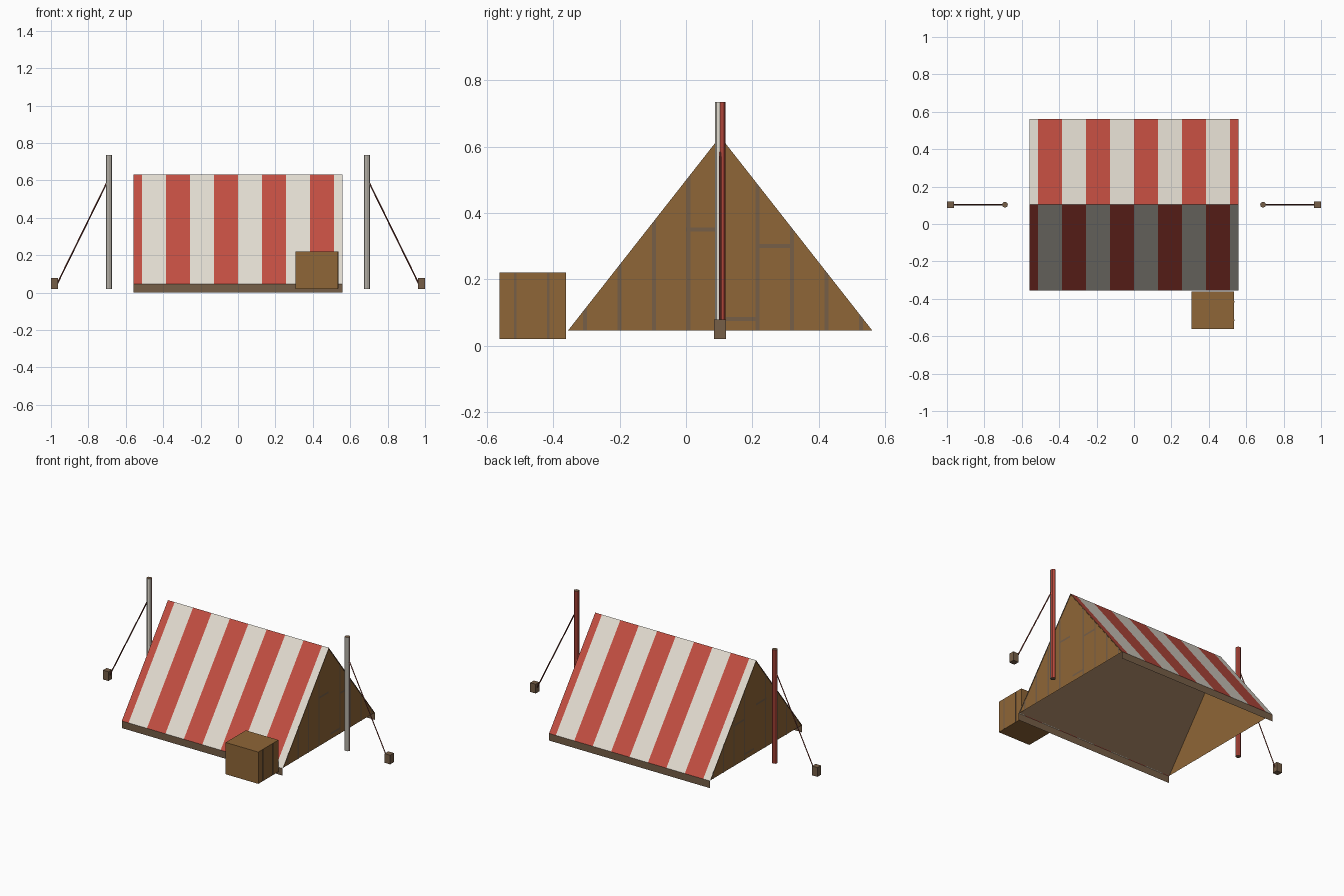
import bpy
import bmesh
from mathutils import Vector

cube = bpy.data.objects.get("Cube")
if cube:
    bpy.data.objects.remove(cube, do_unlink=True)


def material(name, *rgb):
    """Flat material from 0-255 display values."""
    lin = [((c / 255 + 0.055) / 1.055) ** 2.4 for c in rgb]
    mat = bpy.data.materials.new(name)
    mat.use_nodes = True
    mat.diffuse_color = (*lin, 1)
    bsdf = mat.node_tree.nodes["Principled BSDF"]
    bsdf.inputs["Base Color"].default_value = (*lin, 1)
    bsdf.inputs["Roughness"].default_value = 0.9
    return mat


CREAM = material("cream_cloth", 226, 220, 208)
RED = material("red_cloth", 194, 78, 65)
WOOD = material("golden_wood", 143, 102, 55)
BROWN = material("grey_brown", 118, 94, 71)
ROPE = material("rope_red_brown", 125, 62, 52)


def build(name, faces, mats, rule=None):
    """Object from polygons; rule(index) picks each material."""
    bm = bmesh.new()
    for i, pts in enumerate(faces):
        f = bm.faces.new([bm.verts.new(p) for p in pts])
        f.material_index = rule(i) if rule else 0
    bmesh.ops.remove_doubles(bm, verts=bm.verts, dist=0.0001)
    return finish(name, bm, mats)


def finish(name, bm, mats):
    mesh = bpy.data.meshes.new(name)
    bm.to_mesh(mesh)
    bm.free()
    for m in mats:
        mesh.materials.append(m)
    obj = bpy.data.objects.new(name, mesh)
    bpy.context.collection.objects.link(obj)
    return obj


def box(name, lo, hi, mat):
    bm = bmesh.new()
    bmesh.ops.create_cube(bm, size=1)
    lo, hi = Vector(lo), Vector(hi)
    for v in bm.verts:
        v.co = (lo + hi) / 2 + v.co * (hi - lo)
    return finish(name, bm, [mat])


def rod(name, a, b, radius, sides, mats):
    a, b = Vector(a), Vector(b)
    bm = bmesh.new()
    bmesh.ops.create_cone(bm, cap_ends=True, segments=sides, radius1=radius,
                          radius2=radius, depth=(b - a).length)
    turn = (b - a).to_track_quat("Z", "Y").to_matrix().to_4x4()
    turn.translation = (a + b) / 2
    bm.transform(turn)
    bm.normal_update()
    return finish(name, bm, mats)


# Tent outline
W, RIDGE_Y, RIDGE_Z, EAVE_Z = 0.56, 0.103, 0.63, 0.045
EAVES = {"front": -0.356, "back": 0.562}
STRIPE = 0.1283

# Striped roof slopes, brown lining and hanging skirts
cuts = [-W] + [i * STRIPE for i in range(-4, 5)] + [W]
for side, eave in EAVES.items():
    order = 1 if side == "front" else -1
    strips = [[(x0, eave, EAVE_Z), (x1, eave, EAVE_Z),
               (x1, RIDGE_Y, RIDGE_Z), (x0, RIDGE_Y, RIDGE_Z)][::order]
              for x0, x1 in zip(cuts, cuts[1:])]
    first = 1 if side == "front" else 0
    build(f"{side}_roof", strips, [CREAM, RED], lambda i: (i + first) % 2)
    inner = eave + order * 0.005
    build(f"{side}_lining", [[(-W, inner, EAVE_Z), (-W, RIDGE_Y, RIDGE_Z - 0.006),
                              (W, RIDGE_Y, RIDGE_Z - 0.006), (W, inner, EAVE_Z)][::order]],
          [BROWN])
    build(f"{side}_skirt", [[(-W, eave, 0), (W, eave, 0),
                             (W, eave, EAVE_Z), (-W, eave, EAVE_Z)][::order]], [BROWN])


def roof_height(y):
    eave = EAVES["front"] if y < RIDGE_Y else EAVES["back"]
    return EAVE_Z + (RIDGE_Z - EAVE_Z) * (y - eave) / (RIDGE_Y - eave)


# Wooden gable ends with plank seams
SEAM = 0.006
for side, s in (("left", 1), ("right", -1)):
    x = s * (W - 0.003)
    build(f"{side}_gable", [[(x, EAVES["front"], EAVE_Z), (x, EAVES["back"], EAVE_Z),
                             (x, RIDGE_Y, RIDGE_Z)][::s]], [WOOD])
    x = s * (W - 0.001)
    seams = []
    for k in range(-4, 5):
        y = RIDGE_Y + 0.009 + k * 0.104
        if k == 0:
            continue
        a, b = y - SEAM, y + SEAM
        seams.append([(x, a, EAVE_Z), (x, b, EAVE_Z),
                      (x, b, roof_height(b)), (x, a, roof_height(a))][::s])
    for y, z in ((0.0, 0.35), (0.22, 0.3), (0.12, 0.08)):
        seams.append([(x, y, z - SEAM), (x, y + 0.1, z - SEAM),
                      (x, y + 0.1, z + SEAM), (x, y, z + SEAM)][::s])
    build(f"{side}_gable_seams", seams, [BROWN])

# Crate in front of the tent, with plank seams on its sides
box("crate", (0.308, -0.562, 0.02), (0.535, -0.362, 0.22), WOOD)
for i, y in enumerate((-0.515, -0.415)):
    box(f"crate_seam_{i + 1}", (0.307, y - 0.004, 0.021), (0.536, y + 0.004, 0.219), BROWN)

# Poles, guy ropes and pegs on both sides
for side, s in (("left", 1), ("right", -1)):
    pole = rod(f"{side}_pole", (s * 0.69, RIDGE_Y, 0.02), (s * 0.69, RIDGE_Y, 0.735),
               0.016, 8, [CREAM, RED, BROWN])
    for f in pole.data.polygons:
        if abs(f.normal.z) > 0.5:
            f.material_index = 2
        elif f.normal.y > 0.2:
            f.material_index = 1
    rod(f"{side}_rope", (s * 0.7, RIDGE_Y, 0.59), (s * 0.97, RIDGE_Y, 0.04),
        0.004, 4, [ROPE])
    xs = sorted((s * 0.962, s * 1.0))
    box(f"{side}_peg", (xs[0], RIDGE_Y - 0.018, 0.02), (xs[1], RIDGE_Y + 0.018, 0.078), BROWN)
